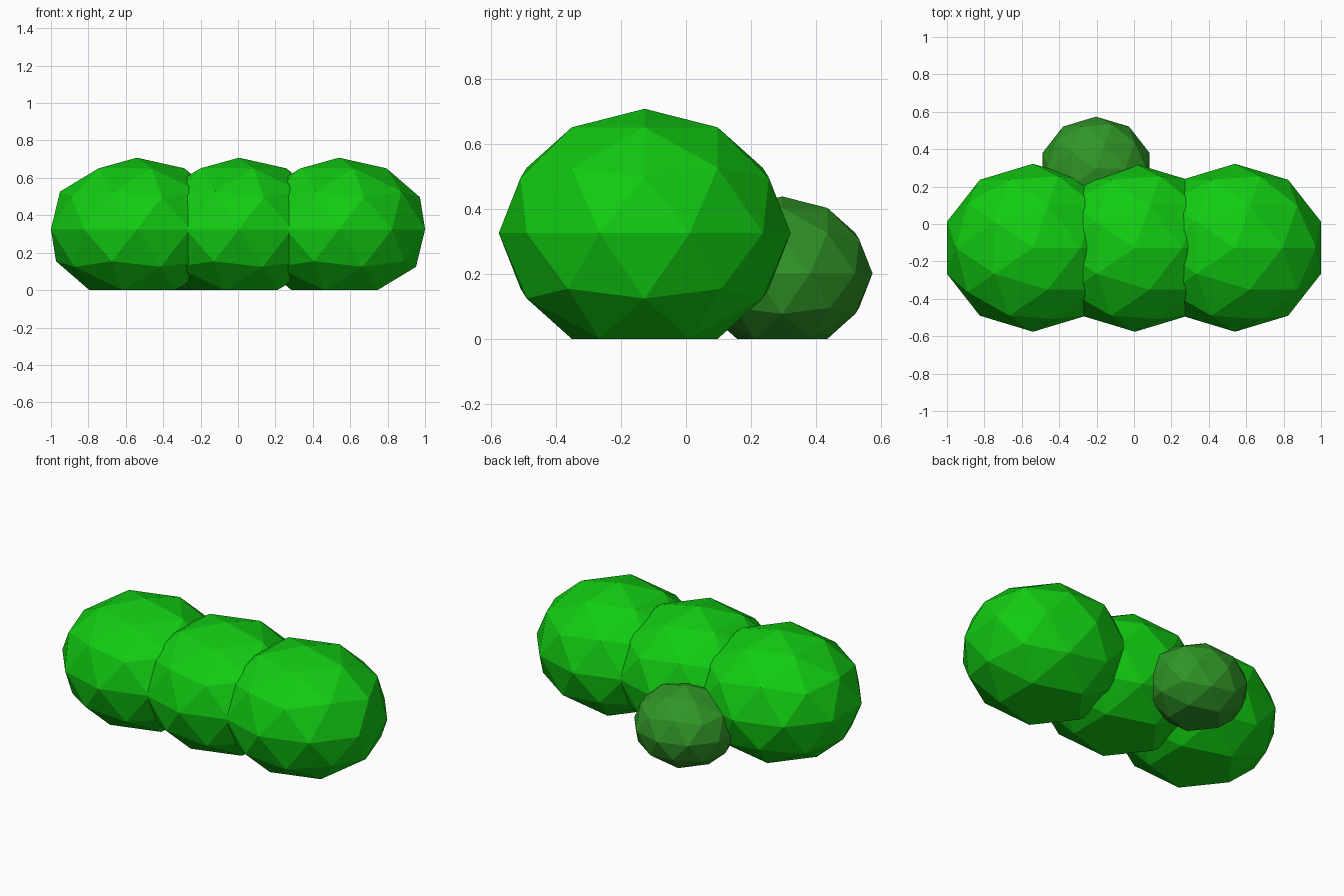
import bpy
import bmesh

if "Cube" in bpy.data.objects:
    bpy.data.objects.remove(bpy.data.objects["Cube"])


def material(name, color):
    m = bpy.data.materials.new(name)
    m.diffuse_color = (*color, 1)
    m.use_nodes = True
    m.node_tree.nodes["Principled BSDF"].inputs["Base Color"].default_value = m.diffuse_color
    return m


bright = material("bright_leaf", (0.006, 0.60, 0.006))
dark = material("dark_leaf", (0.03, 0.30, 0.02))


def bush(name, x, y, size, mat):
    """Low-poly squashed ball whose underside is flattened onto the ground."""
    bm = bmesh.new()
    bmesh.ops.create_icosphere(bm, subdivisions=2, radius=1)
    # Raise the bottom pole to the level of the ring above it
    ring = sorted(v.co.z for v in bm.verts)[1]
    for v in bm.verts:
        z = max(v.co.z, ring) - ring
        v.co = (v.co.x * size * 1.078, v.co.y * size, z * size * 0.852)
    mesh = bpy.data.meshes.new(name)
    bm.to_mesh(mesh)
    bm.free()
    mesh.materials.append(mat)
    ob = bpy.data.objects.new(name, mesh)
    ob.location = (x, y, 0)
    bpy.context.collection.objects.link(ob)


# Row of three large bushes
for side, x in (("left", -0.54), ("middle", 0.005), ("right", 0.54)):
    bush(f"{side}_bush", x, -0.127, 0.449, bright)

# Small darker bush behind
bush("small_back_bush", -0.203, 0.296, 0.278, dark)
